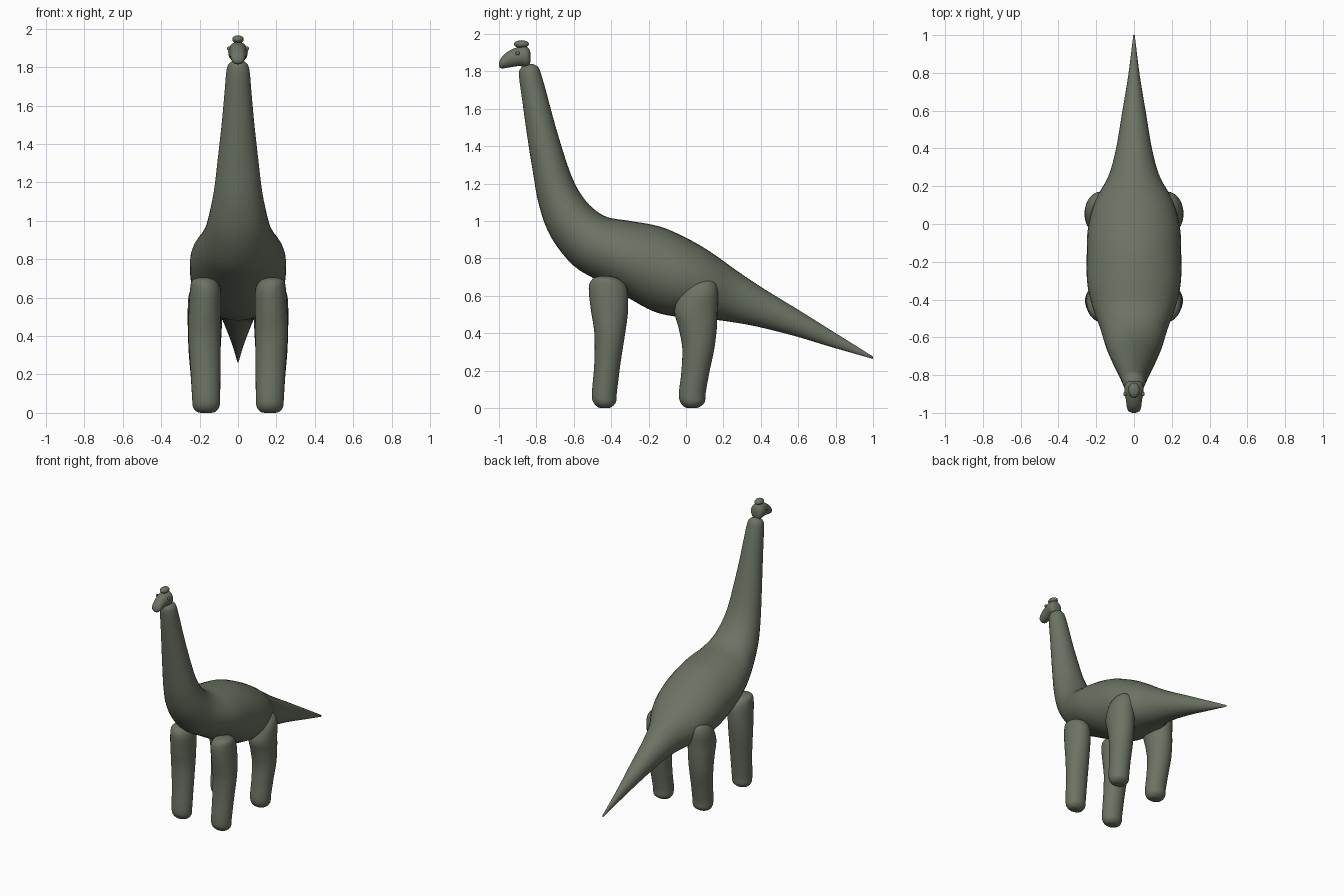
import bpy, bmesh, math

skin = bpy.data.materials.new("grey green skin")
skin.diffuse_color = (0.15, 0.17, 0.125, 1)


def spline(a, b, c, d, t):
    return 0.5 * (2*b + (c - a)*t + (2*a - 5*b + 4*c - d)*t*t + (3*b - a - 3*c + d)*t**3)


def finish(ob):
    ob.data.materials.append(skin)
    for p in ob.data.polygons:
        p.use_smooth = True
    return ob


def loft(name, stations, sides=32, steps=4):
    """Skin ellipses; station = (y, z of one edge, y, z of other edge, half width, x centre)."""
    s = [stations[0]] + stations + [stations[-1]]
    rows = []
    for i in range(1, len(s) - 2):
        for k in range(steps):
            rows.append([spline(*q, k / steps) for q in zip(*s[i-1:i+3])])
    rows.append(stations[-1])
    bm = bmesh.new()
    rings = []
    for y0, z0, y1, z1, w, cx in rows:
        ring = []
        for j in range(sides):
            a = 2 * math.pi * j / sides
            c, n = math.cos(a) / 2, math.sin(a)
            ring.append(bm.verts.new((cx + w*n, (y0+y1)/2 + (y0-y1)*c, (z0+z1)/2 + (z0-z1)*c)))
        rings.append(ring)
    for r, q in zip(rings, rings[1:]):
        for j in range(sides):
            k = (j + 1) % sides
            bm.faces.new((r[j], r[k], q[k], q[j]))
    bm.faces.new(rings[0])
    bm.faces.new(rings[-1])
    bmesh.ops.recalc_face_normals(bm, faces=bm.faces)
    me = bpy.data.meshes.new(name)
    bm.to_mesh(me)
    bm.free()
    ob = bpy.data.objects.new(name, me)
    bpy.context.collection.objects.link(ob)
    return finish(ob)


def ball(name, loc, scale):
    bpy.ops.mesh.primitive_uv_sphere_add(segments=24, ring_count=14, radius=1, location=loc)
    ob = bpy.context.object
    ob.name = name
    ob.scale = scale
    return finish(ob)


# Tail, trunk and neck as one tapering skin
body = [
    (1.0, .275, 1.0, .262, .004), (.80, .40, .78, .325, .03), (.60, .525, .58, .385, .063),
    (.42, .635, .38, .435, .095), (.27, .735, .24, .46, .135), (.13, .835, .12, .475, .205),
    (0, .91, -.03, .485, .243), (-.14, .97, -.17, .515, .25), (-.30, 1.0, -.32, .595, .248),
    (-.42, 1.02, -.46, .675, .22), (-.50, 1.07, -.60, .76, .18), (-.56, 1.14, -.72, .91, .15),
    (-.61, 1.235, -.785, 1.08, .125), (-.66, 1.38, -.82, 1.27, .105),
    (-.71, 1.55, -.85, 1.46, .085), (-.75, 1.70, -.875, 1.64, .07),
    (-.775, 1.785, -.893, 1.78, .06), (-.79, 1.822, -.88, 1.82, .045),
    (-.815, 1.838, -.85, 1.838, .018)]
loft("body_neck_and_tail", [b + (0,) for b in body])

# Legs: (back y, front y, z, half width, x centre)
front = [(-.41, -.46, .705, .02, .18), (-.36, -.50, .69, .06, .178), (-.315, -.52, .64, .08, .17),
         (-.31, -.508, .52, .084, .173), (-.325, -.49, .40, .084, .175), (-.35, -.49, .24, .078, .17),
         (-.37, -.503, .08, .073, .166), (-.375, -.495, .03, .068, .166),
         (-.40, -.47, .004, .045, .166), (-.42, -.45, 0, .015, .166)]
rear = [(.13, .08, .69, .02, .165), (.16, .02, .665, .06, .17), (.172, -.03, .61, .085, .172),
        (.168, -.062, .52, .09, .172), (.165, -.04, .43, .088, .173), (.152, -.02, .32, .083, .174),
        (.125, -.025, .19, .076, .17), (.105, -.038, .08, .073, .166), (.10, -.03, .03, .068, .166),
        (.07, -.005, .004, .045, .166), (.05, .02, 0, .015, .166)]
for side, label in ((1, "left"), (-1, "right")):
    for part, rows in (("front_leg", front), ("rear_leg", rear)):
        loft(f"{part}_{label}", [(a, z, b, z, w, side * x) for a, b, z, w, x in rows])

# Head with drooping snout, lofted from nose to nape
head = [(-1.0, 1.838, -.998, 1.822, .012), (-.994, 1.862, -.985, 1.815, .03),
        (-.97, 1.892, -.965, 1.817, .038), (-.93, 1.918, -.93, 1.823, .043),
        (-.89, 1.93, -.89, 1.828, .05), (-.855, 1.932, -.86, 1.822, .05),
        (-.838, 1.918, -.84, 1.825, .04), (-.83, 1.89, -.832, 1.85, .018)]
loft("head", [h + (0,) for h in head])
ball("head_crest", (0, -.88, 1.945), (.03, .04, .021))
for side, label in ((1, "left"), (-1, "right")):
    ball(f"eye_{label}", (side * .047, -.90, 1.897), (.01, .011, .011))
